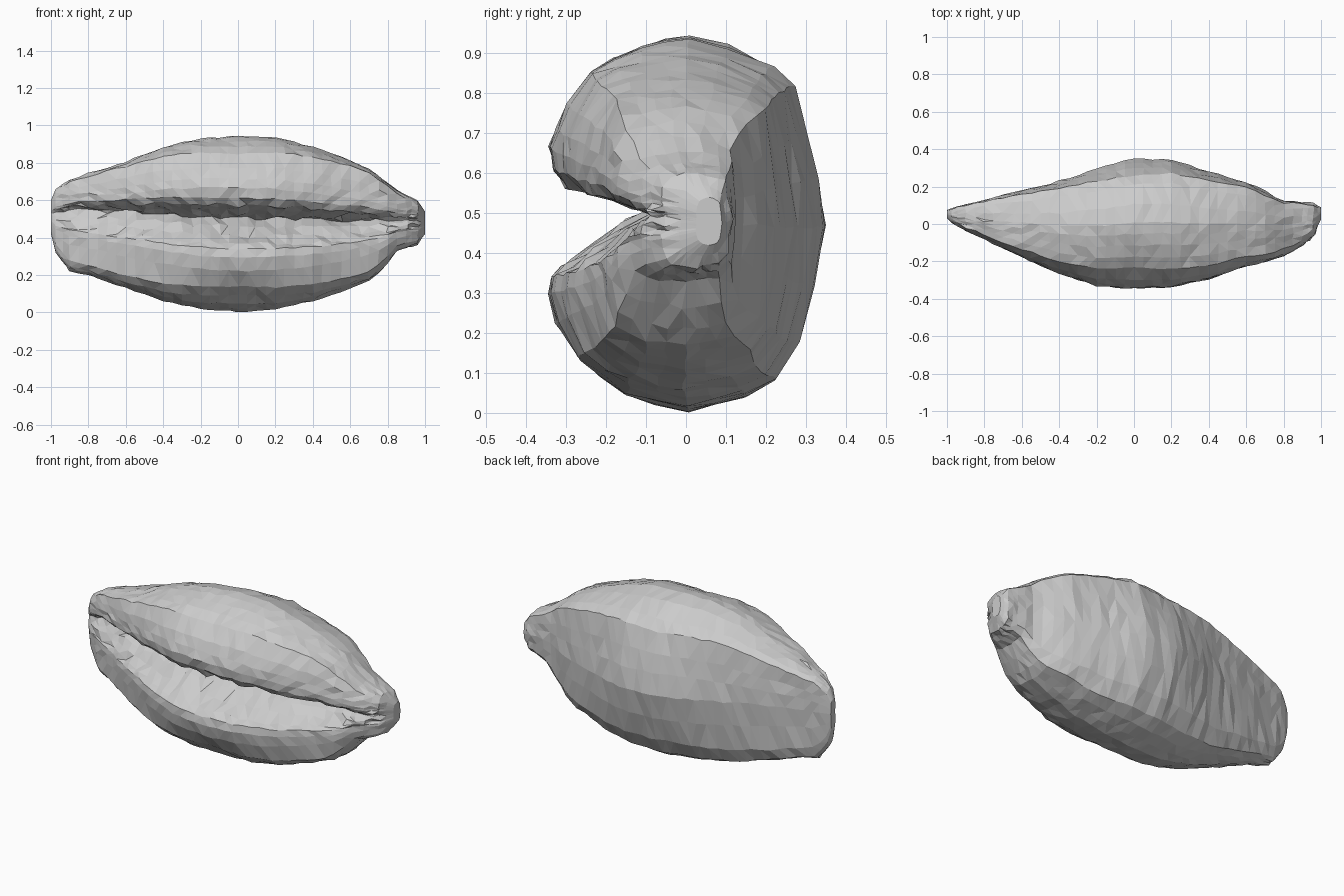
import bpy, bmesh, random

if "Cube" in bpy.data.objects:
    bpy.data.objects.remove(bpy.data.objects["Cube"])

random.seed(4)

# Stations along the body: x, bottom z, crease z, top z, front y, back y, crease depth
STATIONS = [
    (-1.00, .42, .53, .60, .03, .075, .3),
    (-.975, .32, .54, .66, .005, .085, .7),
    (-.90, .225, .55, .71, -.035, .105, .9),
    (-.80, .20, .55, .745, -.08, .13, 1),
    (-.60, .13, .545, .805, -.175, .18, 1),
    (-.40, .06, .535, .885, -.265, .23, 1),
    (-.20, .02, .525, .93, -.33, .295, 1),
    (0, .003, .515, .945, -.345, .35, 1),
    (.20, .02, .51, .935, -.335, .345, 1),
    (.40, .06, .505, .885, -.295, .28, 1),
    (.60, .13, .50, .815, -.225, .225, 1),
    (.72, .18, .50, .755, -.195, .185, 1),
    (.79, .25, .50, .70, -.175, .16, .8),
    (.84, .325, .50, .66, -.15, .15, .4),
    (.90, .345, .50, .625, -.115, .13, .2),
    (.96, .365, .49, .60, -.06, .11, .1),
    (1.00, .42, .48, .54, .025, .09, 0),
]

# Kidney cross-section (front to back, bottom to top); the crease sits at height .55
SECTION = [
    (.40, .54), (.30, .56), (.18, .585), (.07, .61), (.02, .65), (0, .71), (.025, .76),
    (.07, .82), (.16, .90), (.24, .94), (.33, .97), (.42, .99), (.51, 1), (.65, .975),
    (.80, .91), (.87, .855), (.93, .74), (.97, .63), (1, .5), (.955, .34), (.89, .19),
    (.81, .09), (.71, .04), (.6, .015), (.5, 0), (.39, .02), (.28, .045), (.20, .095),
    (.12, .15), (.03, .235), (0, .31), (.01, .36), (.06, .39), (.16, .435), (.27, .49),
]


def station(x):
    """Linear blend between the listed stations."""
    for a, b in zip(STATIONS, STATIONS[1:]):
        if x <= b[0]:
            k = (x - a[0]) / (b[0] - a[0])
            return [p + (q - p) * k for p, q in zip(a, b)]
    return STATIONS[-1]


def crease_front(s):
    """Front edge of the section without the crease."""
    return 0.02 + 0.05 * abs(s - .5)


def squared(t, s, k):
    """Push a section point towards the surrounding box."""
    a, b = 2 * t - 1, 2 * s - 1
    f = 1 + k * (1 / max(abs(a), abs(b)) - 1)
    return (a * f + 1) / 2, (b * f + 1) / 2


def ring(bm, x):
    x, zb, zc, zt, yf, yb, depth = station(x)
    end = abs(x) > .96
    square = .6 * min(1, abs(x) / .65) * (.5 if end else 1)
    verts = []
    for i, (t, s) in enumerate(SECTION):
        inner = i < 4 or i > 31
        if inner:
            t = crease_front(s) + (t - crease_front(s)) * depth
        else:
            t, s = squared(t, s, square)
        z = zb + (zc - zb) * s / .55 if s < .55 else zc + (zt - zc) * (s - .55) / .45
        y = yf + (yb - yf) * t
        # hollow behind the right-hand ear
        if .62 < x < .96 and t > .5:
            y -= .07 * (t - .5) * max(0, 1 - abs(x - .79) / .17)
        amp = 0 if end else (.012 if inner else .005)
        verts.append(bm.verts.new((x + random.uniform(-1, 1) * amp,
                                   y + random.uniform(-1, 1) * amp,
                                   max(0.0, z + random.uniform(-1, 1) * amp))))
    return verts


# Creased bean body
bm = bmesh.new()
xs = [-1, -.99, -.975, -.94] + [-.9 + .05 * i for i in range(37)] + [.93, .96, .98, 1]
rings = [ring(bm, x) for x in xs]
n = len(SECTION)
for a, b in zip(rings, rings[1:]):
    for i in range(n):
        j = (i + 1) % n
        bm.faces.new((a[i], a[j], b[j], b[i]))
bm.faces.new(rings[0])
bm.faces.new(rings[-1])

bmesh.ops.triangulate(bm, faces=bm.faces[:])
bmesh.ops.recalc_face_normals(bm, faces=bm.faces[:])
mesh = bpy.data.meshes.new("bean_body")
bm.to_mesh(mesh)
bm.free()
body = bpy.data.objects.new("bean_body", mesh)
bpy.context.collection.objects.link(body)
